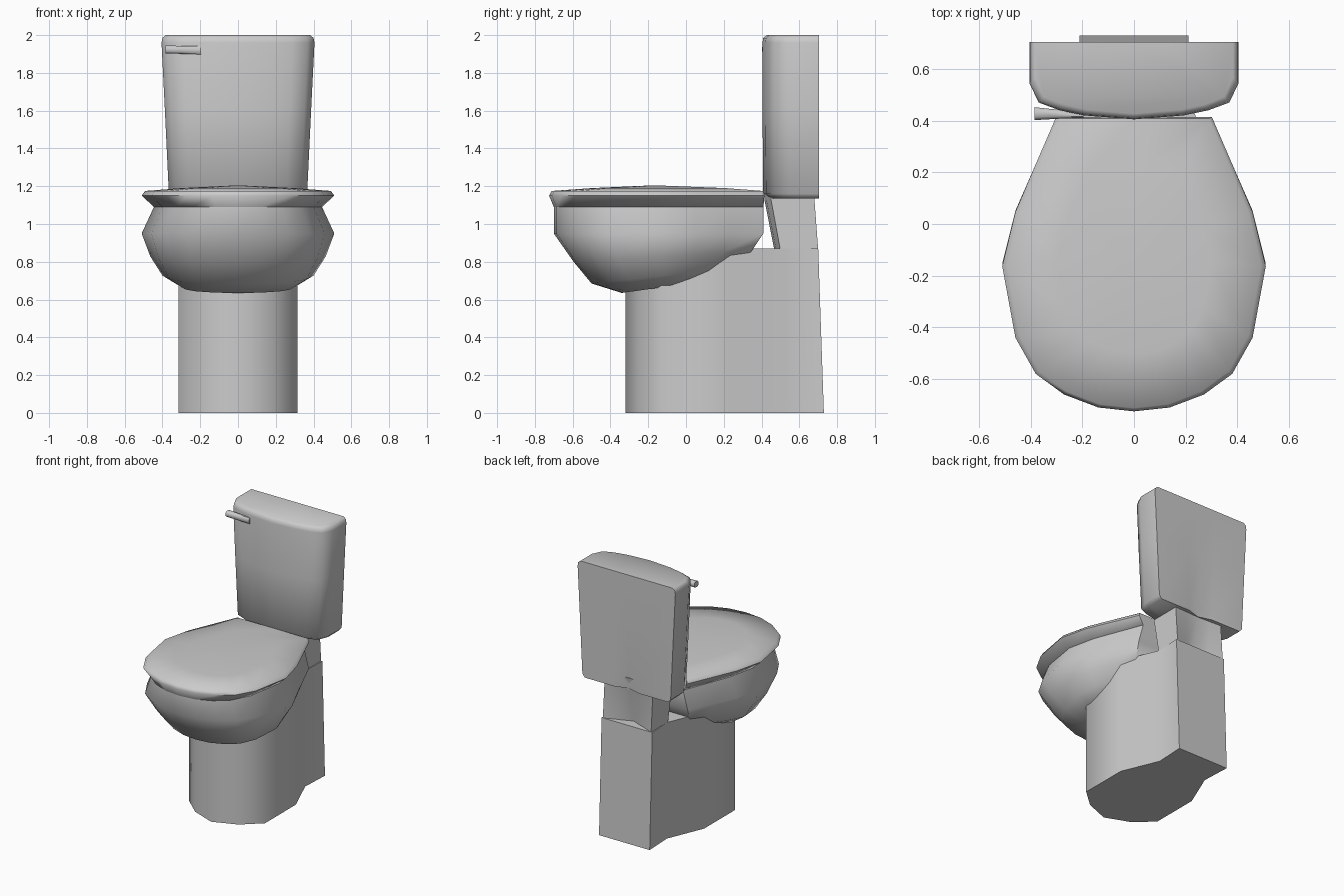
import bpy, bmesh

if "Cube" in bpy.data.objects:
    bpy.data.objects.remove(bpy.data.objects["Cube"])


def mirrored(half):
    """Close a right-hand half outline (front centre to back centre) across x = 0."""
    return half + [(-x, y) for x, y in reversed(half) if abs(x) > 1e-6]


def loft(name, rings, angle=50, top_point=None):
    """Skin equal-length rings, ordered bottom to top, and cap both ends."""
    bm = bmesh.new()
    loops = [[bm.verts.new(p) for p in ring] for ring in rings]
    n = len(loops[0])
    for a, b in zip(loops, loops[1:]):
        for i in range(n):
            j = (i + 1) % n
            bm.faces.new((a[i], a[j], b[j], b[i]))
    bm.faces.new(list(reversed(loops[0])))
    if top_point:
        tip = bm.verts.new(top_point)
        for i in range(n):
            bm.faces.new((loops[-1][i], loops[-1][(i + 1) % n], tip))
    else:
        bm.faces.new(loops[-1])
    bmesh.ops.recalc_face_normals(bm, faces=bm.faces)
    mesh = bpy.data.meshes.new(name)
    bm.to_mesh(mesh)
    bm.free()
    obj = bpy.data.objects.new(name, mesh)
    bpy.context.collection.objects.link(obj)
    bpy.ops.object.select_all(action='DESELECT')
    obj.select_set(True)
    bpy.context.view_layer.objects.active = obj
    bpy.ops.object.shade_smooth_by_angle(angle=angle * 3.14159 / 180)
    return obj


# Pedestal: faceted round front, tapering to a narrow straight back
def pedestal_ring(z, back):
    half = [(0, -.32), (.18, -.25), (.315, -.13), (.315, .235), (.2, .51), (.21, back), (0, back)]
    return [(x, y, z) for x, y in mirrored(half)]


loft("pedestal", [pedestal_ring(0, .73), pedestal_ring(.87, .70)])


# Neck: leans forward under the tank, with a dimple in its back
def neck_ring(z, front, side, back, dimple):
    half = [(0, front), (.1, front + .01), (.2, side), (.2, back), (.1, (back + dimple) / 2), (0, dimple)]
    return [(x, y, z) for x, y in mirrored(half)]


loft("neck", [neck_ring(.86, .468, .50, .70, .62),
              neck_ring(1.13, .415, .45, .68, .67),
              neck_ring(1.22, .42, .45, .69, .69)])

# Bowl and lid share one egg outline: (width fraction, front-to-back fraction)
EGG = mirrored([(0, 0), (.27, .013), (.53, .057), (.745, .127), (.90, .25), (1, .493),
                (.90, .677), (.745, .84), (.59, 1), (0, 1)])


def egg_ring(width, front, back, z_front, z_back):
    return [(x * width, front + t * (back - front), z_front + t * (z_back - z_front)) for x, t in EGG]


loft("bowl", [egg_ring(.31, -.34, .19, .635, .71),
              egg_ring(.40, -.50, .28, .685, .77),
              egg_ring(.465, -.595, .35, .80, .86),
              egg_ring(.51, -.70, .41, .95, .95),
              egg_ring(.445, -.70, .41, 1.09, 1.09),
              egg_ring(.45, -.70, .40, 1.135, 1.135)])
loft("lid", [egg_ring(.445, -.70, .41, 1.09, 1.09),
             egg_ring(.51, -.725, .415, 1.15, 1.15),
             egg_ring(.492, -.712, .408, 1.175, 1.175),
             egg_ring(.30, -.50, .21, 1.19, 1.19)],
     angle=60, top_point=(0, -.17, 1.205))


# Tank: bowed front, flat back, widening towards the top
def tank_ring(z, width, inset=0, dent=.705):
    half = [(0, .405 + inset), (.47, .42 + inset), (.71, .44 + inset), (.91, .47 + inset),
            (1, .545 + inset), (1, .705), (.3, .705), (0, dent)]
    return [(x * width, y, z) for x, y in mirrored(half)]


loft("tank", [tank_ring(1.135, .345, .03, .675), tank_ring(1.16, .366, .004, .68),
              tank_ring(1.6, .387), tank_ring(1.96, .405),
              tank_ring(1.985, .40, .004), tank_ring(2.0, .383, .022)])

# Flush lever: tapered bar standing off the tank front
LEVER = [(-1, -.5), (-.5, -1), (.5, -1), (1, -.5), (1, .5), (.5, 1), (-.5, 1), (-1, .5)]
loft("flush_lever", [[(x, y + a * ry, z + b * rz) for a, b in LEVER]
                     for x, y, ry, rz, z in [(-.385, .427, .025, .021, 1.924),
                                             (-.30, .425, .018, .021, 1.922),
                                             (-.195, .423, .012, .022, 1.920)]])
